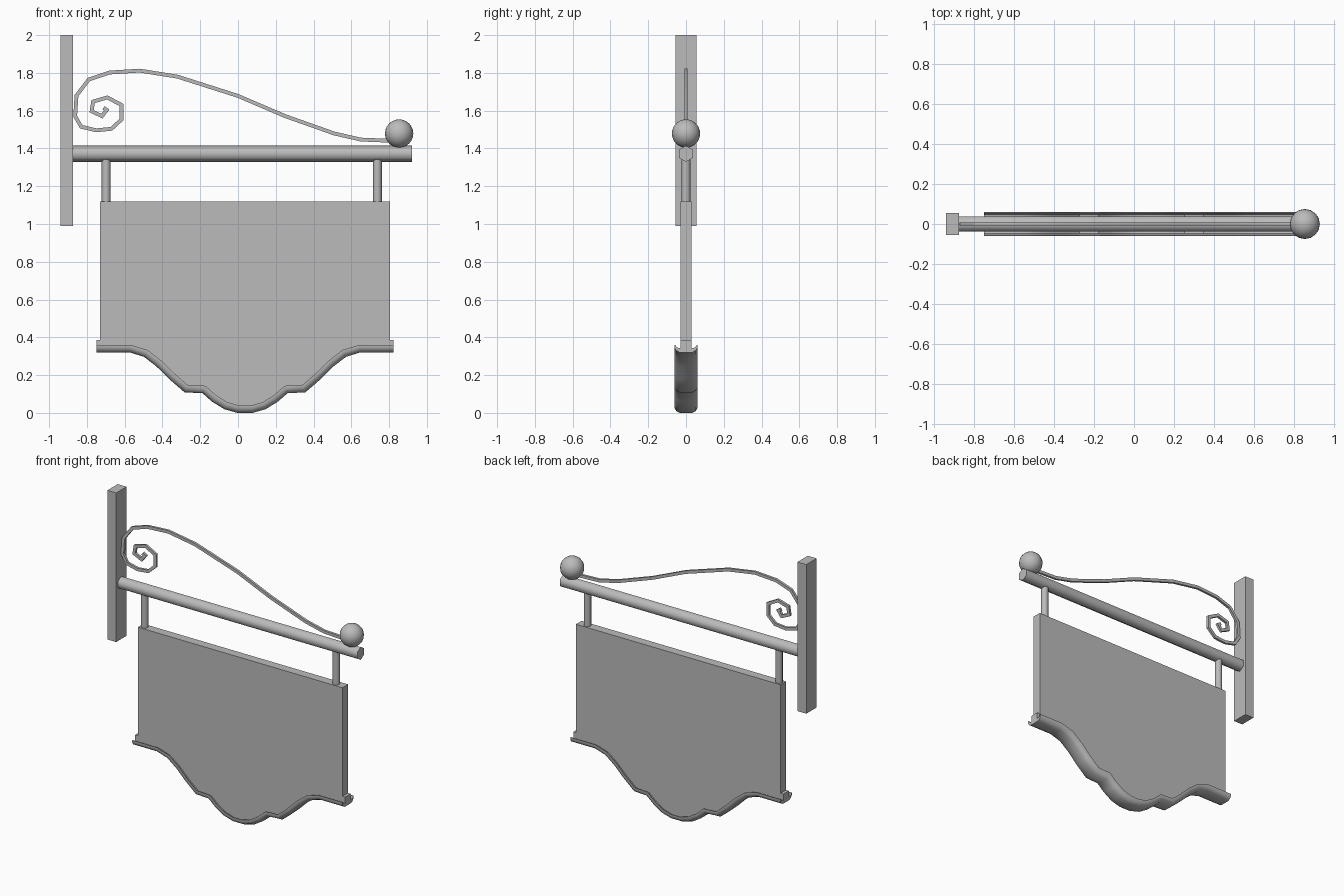
import bpy, bmesh
from math import radians
from mathutils import Vector

cube = bpy.data.objects.get("Cube")
if cube:
    bpy.data.objects.remove(cube)

grey = bpy.data.materials.new("plain_grey")
grey.use_nodes = True
grey.diffuse_color = (0.5, 0.5, 0.5, 1)
grey.node_tree.nodes["Principled BSDF"].inputs["Base Color"].default_value = (0.5, 0.5, 0.5, 1)


def finish(obj, name, angle=None):
    obj.name = name
    obj.data.materials.append(grey)
    if angle:
        bpy.ops.object.select_all(action='DESELECT')
        obj.select_set(True)
        bpy.context.view_layer.objects.active = obj
        bpy.ops.object.shade_smooth_by_angle(angle=radians(angle))


def from_bmesh(bm, name, angle=None):
    bmesh.ops.recalc_face_normals(bm, faces=bm.faces)
    mesh = bpy.data.meshes.new(name)
    bm.to_mesh(mesh)
    bm.free()
    obj = bpy.data.objects.new(name, mesh)
    bpy.context.collection.objects.link(obj)
    finish(obj, name, angle)


def rod(name, sides, radius, length, loc, rot=(0, 0, 0)):
    bpy.ops.mesh.primitive_cylinder_add(vertices=sides, radius=radius, depth=length,
                                        location=loc, rotation=rot)
    finish(bpy.context.object, name, 65)


def sweep(name, path, section, angle):
    """Carry a (y, offset) section along an x-z path with mitred corners."""
    pts = [Vector(p) for p in path]
    bm = bmesh.new()
    rings = []
    for i, p in enumerate(pts):
        before = (p - pts[max(i - 1, 0)]) if i else pts[1] - p
        after = (pts[i + 1] - p) if i < len(pts) - 1 else before
        before, after = before.normalized(), after.normalized()
        tangent = (before + after).normalized()
        normal = Vector((-tangent.y, tangent.x)) / max(tangent.dot(after), 0.6)
        rings.append([bm.verts.new((p.x + normal.x * n, y, p.y + normal.y * n))
                      for y, n in section])
    count = len(section)
    for a, b in zip(rings, rings[1:]):
        for k in range(count):
            j = (k + 1) % count
            bm.faces.new((a[k], a[j], b[j], b[k]))
    bm.faces.new(rings[0])
    bm.faces.new(rings[-1])
    from_bmesh(bm, name, angle)


# Wall post, crossbar and ball finial
bpy.ops.mesh.primitive_cube_add(size=1, location=(-0.907, 0, 1.495))
post = bpy.context.object
post.scale = (0.066, 0.11, 1.01)
finish(post, "wall_post")
rod("crossbar", 6, 0.043, 1.795, (0.0225, 0, 1.372), (radians(90), 0, radians(90)))
bpy.ops.mesh.primitive_uv_sphere_add(segments=16, ring_count=12, radius=0.075,
                                     location=(0.853, 0, 1.479))
finish(bpy.context.object, "ball_finial", 40)

# Hangers
for side, x in (("right", -0.698), ("left", 0.738)):
    rod(side + "_hanger", 8, 0.0235, 0.25, (x, 0, 1.235))

# Wavy lower outline, mirrored about the board centre
centre = 0.037
half = [(0.787, 0.32), (0.61, 0.32), (0.535, 0.297), (0.47, 0.247), (0.40, 0.178),
        (0.32, 0.109), (0.225, 0.104), (0.175, 0.06), (0.11, 0.02), (0.04, 0)]
outline = [(centre - d, z) for d, z in half] + [(centre + d, z) for d, z in reversed(half)]

# Sign board
lower = [(max(-0.73, min(0.804, x)), z + 0.03) for x, z in outline]
bm = bmesh.new()
ring = [bm.verts.new((x, -0.03, z)) for x, z in lower + [(0.804, 1.12), (-0.73, 1.12)]]
face = bm.faces.new(ring)
new = bmesh.ops.extrude_face_region(bm, geom=[face])["geom"]
bmesh.ops.translate(bm, vec=(0, 0.06, 0), verts=[v for v in new if isinstance(v, bmesh.types.BMVert)])
from_bmesh(bm, "sign_board")

# Trough-shaped moulding under the board
lip = [(0.029, 0.065), (0.029, 0.022), (0.048, 0.026), (0.056, 0.04), (0.061, 0.04),
       (0.061, 0.026), (0.052, 0.01), (0.034, 0)]
sweep("board_moulding", outline, lip + [(-y, n) for y, n in reversed(lip)], 35)

# Scroll bracket from the finial to the spiral
scroll = [(0.80, 1.441), (0.65, 1.447), (0.51, 1.479), (0.25, 1.571), (0, 1.678),
          (-0.32, 1.78), (-0.52, 1.812), (-0.68, 1.802), (-0.79, 1.765), (-0.855, 1.68),
          (-0.862, 1.57), (-0.83, 1.515), (-0.75, 1.496), (-0.67, 1.504), (-0.617, 1.553),
          (-0.617, 1.63), (-0.692, 1.67), (-0.767, 1.648), (-0.775, 1.597),
          (-0.72, 1.571), (-0.695, 1.604), (-0.712, 1.615)]
sweep("scroll_bracket", scroll, [(-0.008, -0.01), (0.008, -0.01), (0.008, 0.01), (-0.008, 0.01)], 30)
